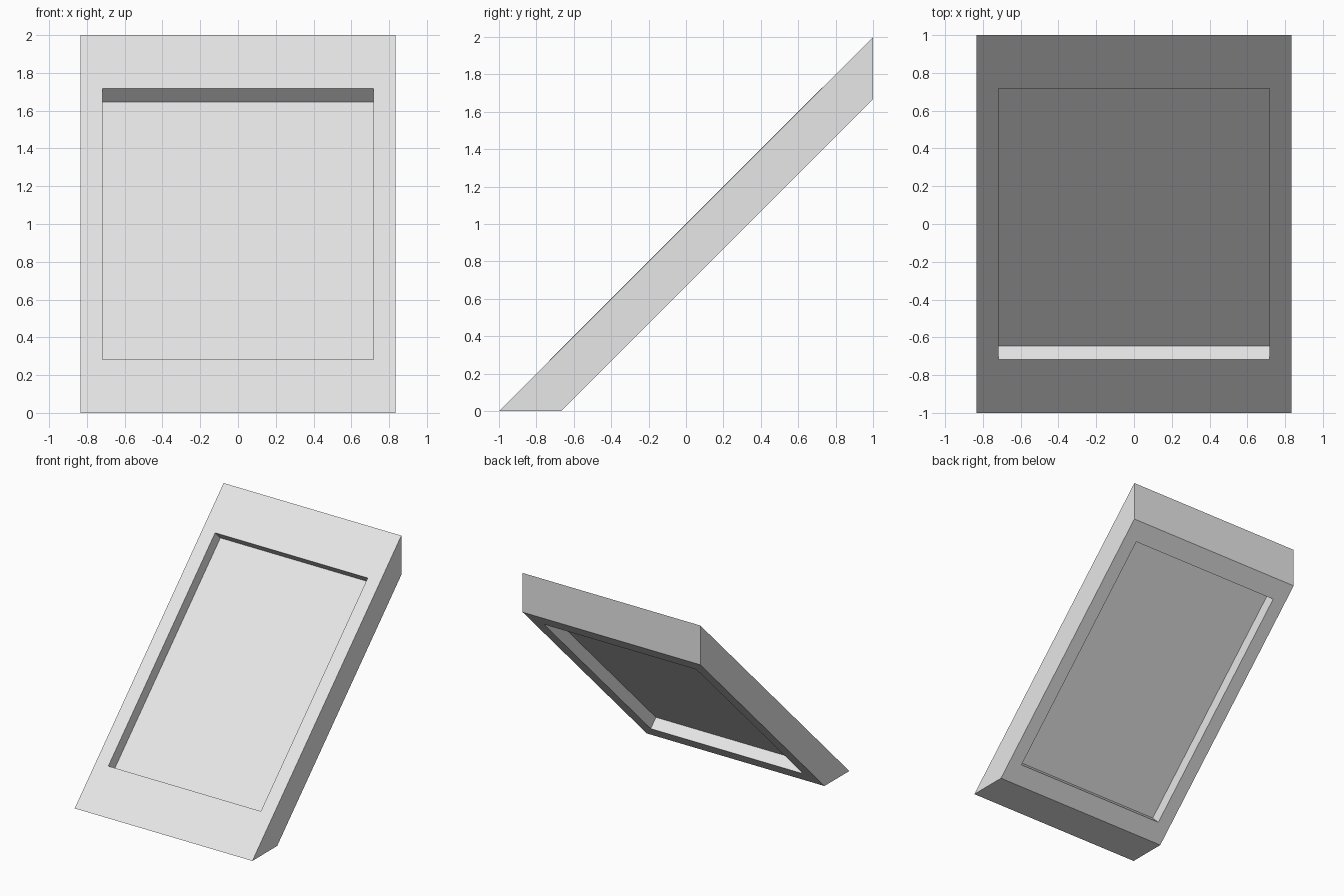
import bpy, bmesh
from mathutils import Vector

cube = bpy.data.objects.get("Cube")
if cube:
    bpy.data.objects.remove(cube, do_unlink=True)

HALF_W, THICK = 0.835, 1 / 3      # outer half width, horizontal thickness
OPEN_X, OPEN_S = 0.717, 0.717     # half opening across and along the slope (as z)
RECESS = 0.07                     # recess depth along y and z

grey = bpy.data.materials.new("light_grey")
grey.use_nodes = True
colour = (0.8, 0.8, 0.8, 1)
grey.diffuse_color = colour
grey.node_tree.nodes["Principled BSDF"].inputs["Base Color"].default_value = colour


def make_object(name, bm):
    bmesh.ops.recalc_face_normals(bm, faces=bm.faces)
    mesh = bpy.data.meshes.new(name)
    bm.to_mesh(mesh)
    bm.free()
    mesh.materials.append(grey)
    obj = bpy.data.objects.new(name, mesh)
    bpy.context.collection.objects.link(obj)
    return obj


def rect(bm, half_x, low, high):
    """Four corners of a rectangle between two (y, z) points."""
    pts = [(-half_x, *low), (half_x, *low), (half_x, *high), (-half_x, *high)]
    return [bm.verts.new(Vector(p)) for p in pts]


def opening(bm, depth):
    """Opening outline, sunk square to the slope by the given depth."""
    s = OPEN_S
    return rect(bm, OPEN_X, (depth - s, 1 - s - depth), (depth + s, 1 + s - depth))


def join(bm, a, b):
    for i in range(4):
        j = (i + 1) % 4
        bm.faces.new((a[i], a[j], b[j], b[i]))


# Sloping frame with upright top end and level foot
bm = bmesh.new()
loops = [
    rect(bm, HALF_W, (-1, 0), (1, 2)),
    opening(bm, 0),
    opening(bm, THICK / 2),
    rect(bm, HALF_W, (THICK - 1, 0), (1, 2 - THICK)),
]
for k in range(4):
    join(bm, loops[k], loops[(k + 1) % 4])
make_object("frame", bm)

# Thin panel set midway in the opening
bm = bmesh.new()
front = opening(bm, RECESS)
back = opening(bm, THICK / 2 - RECESS)
bm.faces.new(front)
bm.faces.new(back)
join(bm, front, back)
make_object("panel", bm)
